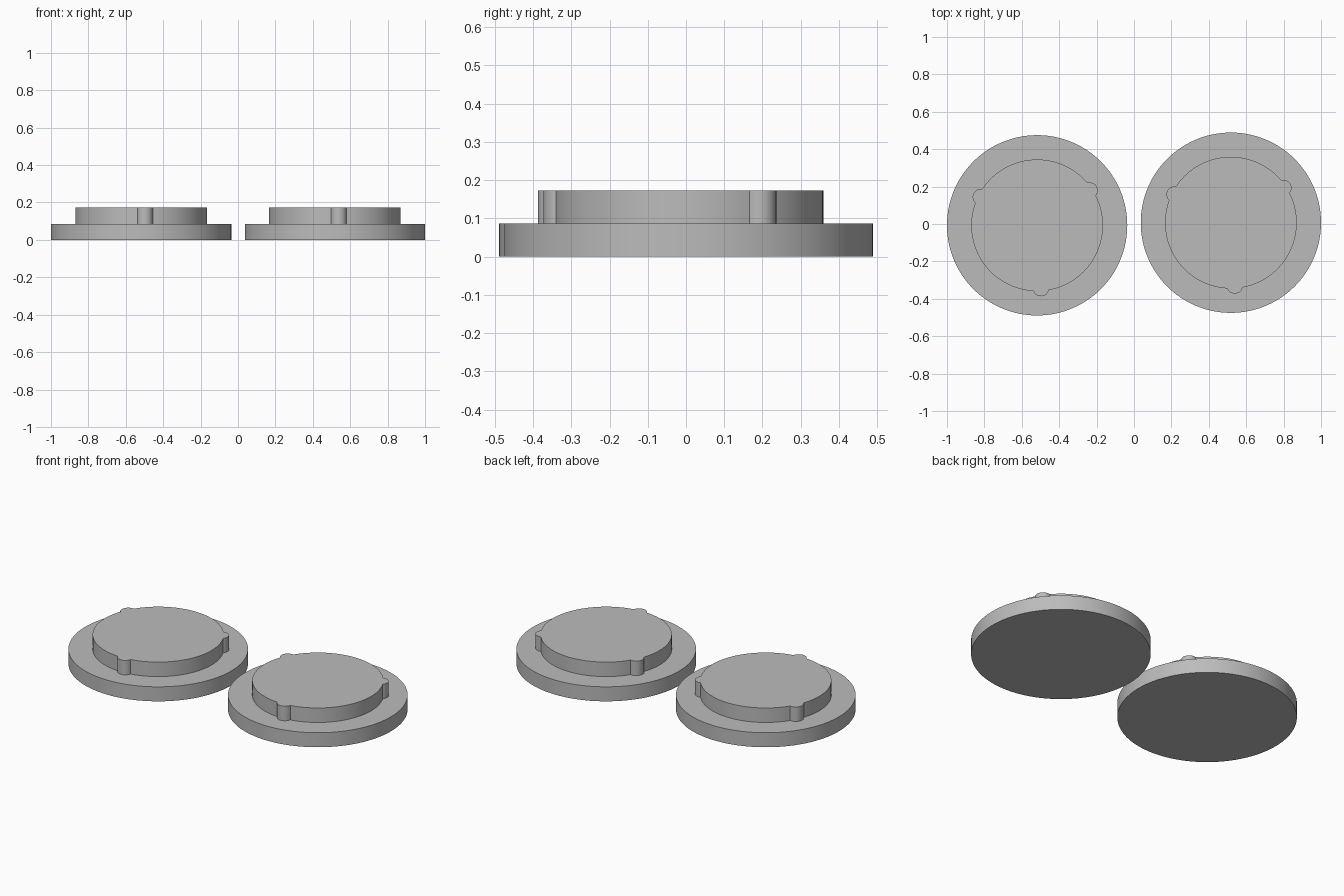
import bpy
import bmesh
import math

if "Cube" in bpy.data.objects:
    bpy.data.objects.remove(bpy.data.objects["Cube"])

BASE_R, CAP_R = 0.482, 0.352        # flange and raised plug radii
LOBE_R, LOBE_DIST = 0.043, 0.337    # key lobe radius and distance from the axis
STEP_Z, TOP_Z = 0.086, 0.172
FIRST_LOBE = math.radians(-86.5)

grey = bpy.data.materials.new("plain grey")
grey.diffuse_color = (0.5, 0.5, 0.5, 1)
grey.use_nodes = True
grey.node_tree.nodes["Principled BSDF"].inputs["Base Color"].default_value = grey.diffuse_color

# Half angle at which a lobe meets the plug wall
HALF = math.acos((CAP_R**2 + LOBE_DIST**2 - LOBE_R**2) / (2 * CAP_R * LOBE_DIST))


def plug_outline():
    """Angle and radius pairs around the plug with its three lobes."""
    points = []
    third = 2 * math.pi / 3
    for k in range(3):
        start = FIRST_LOBE + k * third
        for i in range(17):                      # lobe arc
            a = -HALF + 2 * HALF * i / 16
            r = LOBE_DIST * math.cos(a) + math.sqrt(
                LOBE_R**2 - (LOBE_DIST * math.sin(a))**2)
            points.append((start + a, r))
        for i in range(1, 40):                   # round wall between lobes
            a = HALF + (third - 2 * HALF) * i / 40
            points.append((start + a, CAP_R))
    return points


def make_lid(name, x, y):
    bm = bmesh.new()
    outline = plug_outline()

    def loop(radii, z):
        return [bm.verts.new((r * math.cos(a), r * math.sin(a), z))
                for (a, _), r in zip(outline, radii)]

    flange = [BASE_R] * len(outline)
    plug = [r for _, r in outline]
    loops = [loop(flange, 0), loop(flange, STEP_Z),
             loop(plug, STEP_Z), loop(plug, TOP_Z)]

    # Flange wall, step and plug wall, closed by bottom and top
    n = len(outline)
    for low, high in zip(loops, loops[1:]):
        for i in range(n):
            j = (i + 1) % n
            bm.faces.new((low[i], low[j], high[j], high[i]))
    bm.faces.new(loops[0][::-1])
    bm.faces.new(loops[-1])

    mesh = bpy.data.meshes.new(name)
    bm.to_mesh(mesh)
    bm.free()
    mesh.materials.append(grey)
    lid = bpy.data.objects.new(name, mesh)
    lid.location = (x, y, 0)
    bpy.context.collection.objects.link(lid)
    bpy.ops.object.select_all(action='DESELECT')
    lid.select_set(True)
    bpy.context.view_layer.objects.active = lid
    bpy.ops.object.shade_smooth_by_angle(angle=math.radians(25))


make_lid("left_lid", -0.518, -0.007)
make_lid("right_lid", 0.518, 0.007)
